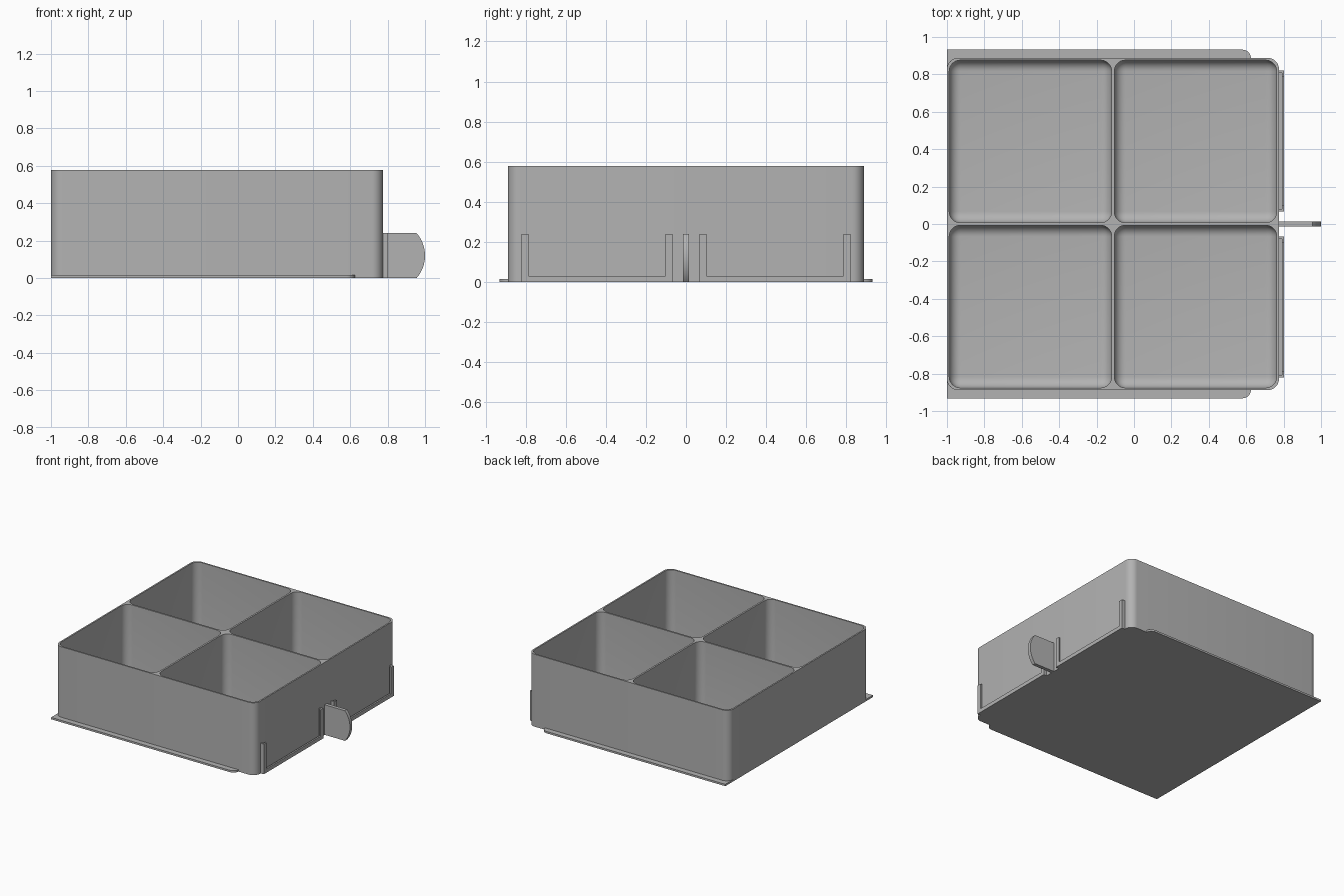
import bpy, bmesh, math

old = bpy.data.objects.get("Cube")
if old:
    bpy.data.objects.remove(old, do_unlink=True)

GREY = (0.45, 0.45, 0.45, 1)
plastic = bpy.data.materials.new("grey_plastic")
plastic.use_nodes = True
plastic.diffuse_color = GREY
plastic.node_tree.nodes["Principled BSDF"].inputs["Base Color"].default_value = GREY

X0, X1, HALF_Y, TOP = -1.0, 0.775, 0.888, 0.578
MID_X = (X0 + X1) / 2
WALL, RADIUS = 0.012, 0.06


def finish(name, bm):
    bmesh.ops.recalc_face_normals(bm, faces=bm.faces)
    mesh = bpy.data.meshes.new(name)
    bm.to_mesh(mesh)
    bm.free()
    mesh.materials.append(plastic)
    obj = bpy.data.objects.new(name, mesh)
    bpy.context.collection.objects.link(obj)
    return obj


def block(name, lo, hi, radius=0, rounded=None):
    """Box between two corners; edges chosen by the rule are rounded."""
    bm = bmesh.new()
    bmesh.ops.create_cube(bm, size=1)
    for v in bm.verts:
        v.co = [l + (c + 0.5) * (h - l) for c, l, h in zip(v.co, lo, hi)]
    if rounded:
        edges = [e for e in bm.edges if rounded(*[v.co for v in e.verts])]
        bmesh.ops.bevel(bm, geom=edges, offset=radius, segments=8,
                        profile=0.5, affect='EDGES')
    return finish(name, bm)


def upright(a, b):
    return abs(a.z - b.z) > 0.001


def prism(name, outline, y0, y1):
    """Extrude an (x, z) outline along y."""
    bm = bmesh.new()
    face = bm.faces.new([bm.verts.new((x, y0, z)) for x, z in outline])
    new = bmesh.ops.extrude_face_region(bm, geom=[face])["geom"]
    moved = [g for g in new if isinstance(g, bmesh.types.BMVert)]
    bmesh.ops.translate(bm, verts=moved, vec=(0, y1 - y0, 0))
    return finish(name, bm)


def smooth(obj):
    bpy.ops.object.select_all(action='DESELECT')
    obj.select_set(True)
    bpy.context.view_layer.objects.active = obj
    bpy.ops.object.shade_smooth_by_angle(angle=math.radians(30))


# Tray body with four scooped compartments
tray = block("tray_body", (X0, -HALF_Y, 0), (X1, HALF_Y, TOP), RADIUS, upright)
FLOOR, GAP = 0.018, 0.007
cutters = []
for x0, x1 in ((X0 + WALL, MID_X - GAP), (MID_X + GAP, X1 - WALL)):
    for y0, y1 in ((WALL - HALF_Y, -GAP), (GAP, HALF_Y - WALL)):
        cutter = block("compartment_cutter", (x0, y0, FLOOR), (x1, y1, TOP + 0.2),
                       RADIUS, lambda a, b: min(a.z, b.z) < TOP)
        cutter.hide_render = True
        cutters.append(cutter)
        cut = tray.modifiers.new("compartment", 'BOOLEAN')
        cut.operation, cut.solver, cut.object = 'DIFFERENCE', 'EXACT', cutter
bpy.context.view_layer.objects.active = tray
tray.select_set(True)
for cut in list(tray.modifiers):
    bpy.ops.object.modifier_apply(modifier=cut.name)
for cutter in cutters:
    bpy.data.objects.remove(cutter, do_unlink=True)
smooth(tray)

# Base plate whose edges form the sliding rails
plate = block("base_rails", (X0, -0.932, 0), (0.625, 0.932, 0.015), 0.045,
              lambda a, b: upright(a, b) and a.x > 0)
smooth(plate)

# Pull tab with a bowed end
arc_r, tab_h = 0.182, 0.24
sweep = math.asin(tab_h / 2 / arc_r)
outline = [(X1 - 0.005, tab_h), (X1 - 0.005, 0)]
for i in range(17):
    a = sweep * (i / 8 - 1)
    outline.append((1 - arc_r + arc_r * math.cos(a), tab_h / 2 + arc_r * math.sin(a)))
smooth(prism("pull_tab", outline, -0.014, 0.014))

# Label holders: a U-shaped lip standing off the wall on each side of the tab
LIP0, LIP1 = 0.79, 0.803
IN, OUT, LEG, RIM = 0.068, 0.82, 0.034, 0.013
for side, s in (("right", -1), ("left", 1)):
    def holder_part(name, x0, ya, yb, z0, z1, x1=LIP1):
        ya, yb = sorted((s * ya, s * yb))
        block(f"{side}_label_{name}", (x0, ya, z0), (x1, yb, z1))

    holder_part("inner_lip", LIP0, IN, IN + LEG, 0, tab_h)
    holder_part("outer_lip", LIP0, OUT - LEG, OUT, 0, tab_h)
    holder_part("bottom_lip", LIP0, IN + LEG, OUT - LEG, 0, 0.03)
    holder_part("inner_end", X1 - 0.003, IN, IN + RIM, 0, tab_h, LIP0)
    holder_part("outer_end", X1 - 0.003, OUT - RIM, OUT, 0, tab_h, LIP0)
    holder_part("ledge", X1 - 0.003, IN + RIM, OUT - RIM, 0, RIM, LIP0)
